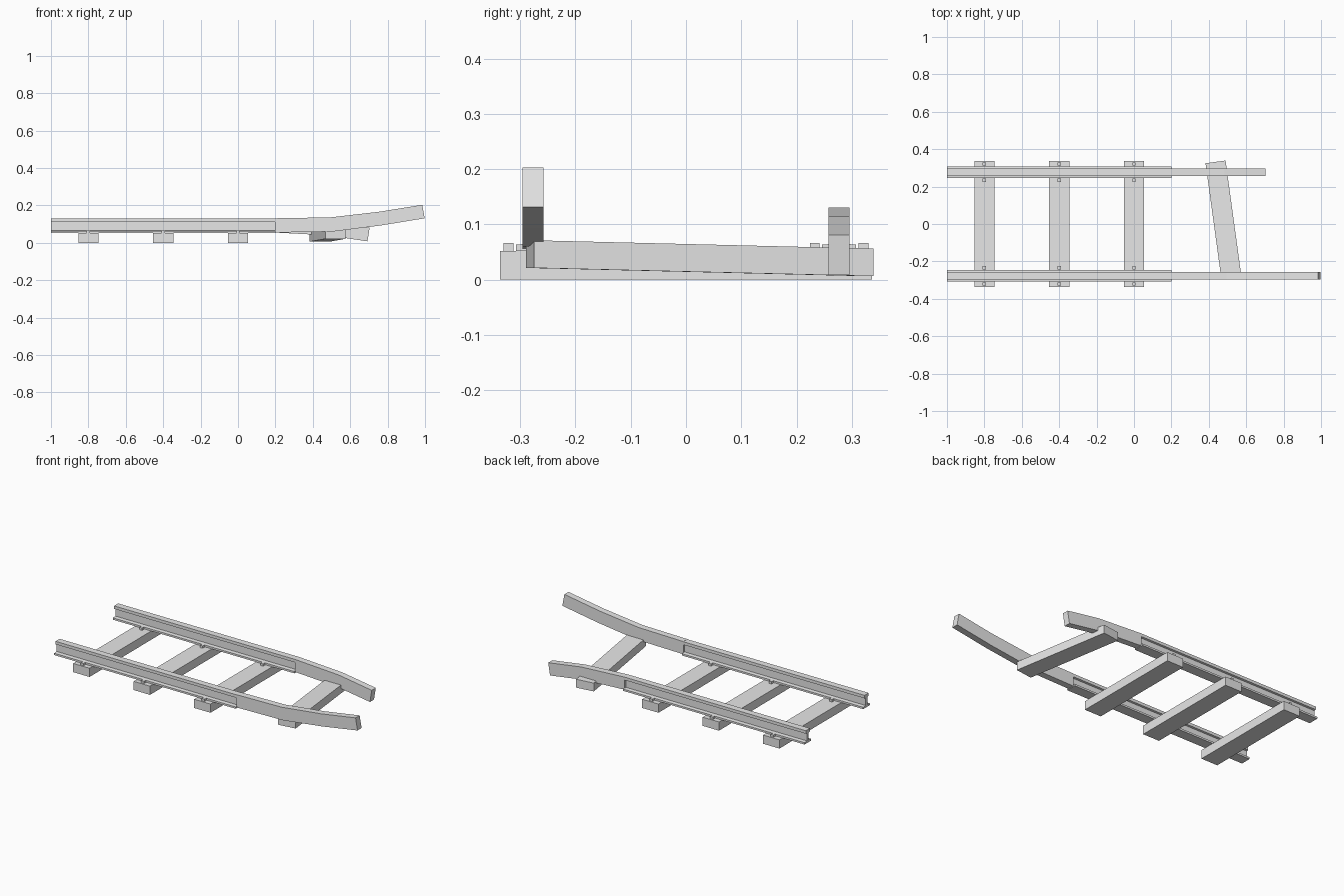
import bpy, bmesh
from mathutils import Vector

if "Cube" in bpy.data.objects:
    bpy.data.objects.remove(bpy.data.objects["Cube"])

mat = bpy.data.materials.new("plain grey")
mat.diffuse_color = (0.8, 0.8, 0.8, 1)
mat.use_nodes = True
mat.node_tree.nodes["Principled BSDF"].inputs["Base Color"].default_value = mat.diffuse_color


def make(name, bm):
    bmesh.ops.recalc_face_normals(bm, faces=bm.faces)
    me = bpy.data.meshes.new(name)
    bm.to_mesh(me)
    bm.free()
    me.materials.append(mat)
    ob = bpy.data.objects.new(name, me)
    bpy.context.collection.objects.link(ob)
    return ob


def box(name, center, size):
    bm = bmesh.new()
    bmesh.ops.create_cube(bm, size=1)
    for v in bm.verts:
        v.co = Vector([c + a * s for c, a, s in zip(center, v.co, size)])
    return make(name, bm)


def loft(name, sections):
    """Join matching cross-sections into a closed solid."""
    bm = bmesh.new()
    rings = [[bm.verts.new(p) for p in s] for s in sections]
    n = len(rings[0])
    for a, b in zip(rings, rings[1:]):
        for i in range(n):
            j = (i + 1) % n
            bm.faces.new((a[i], a[j], b[j], b[i]))
    bm.faces.new(rings[0])
    bm.faces.new(rings[-1][::-1])
    return make(name, bm)


RAIL_Y, HEAD = 0.277, 0.0193

# I-shaped straight rails
half = [(0.031, 0.052), (0.031, 0.063), (0.008, 0.065),
        (0.008, 0.110), (HEAD, 0.112), (HEAD, 0.130)]
profile = half + [(-y, z) for y, z in reversed(half)]
for side, label in ((-1, "front"), (1, "back")):
    loft(label + "_rail", [[(x, side * RAIL_Y + y, z) for y, z in profile]
                           for x in (-1.0, 0.2)])


# Bent rail ends: (bottom x, bottom z, top x, top z) at each kink
def bent_rail(name, yc, kinks):
    loft(name, [[(bx, yc - HEAD, bz), (bx, yc + HEAD, bz),
                 (tx, yc + HEAD, tz), (tx, yc - HEAD, tz)]
                for bx, bz, tx, tz in kinks])


bent_rail("front_bent_rail", -RAIL_Y,
          [(0.198, 0.055, 0.198, 0.131), (0.505, 0.060, 0.495, 0.136),
           (0.765, 0.093, 0.755, 0.166), (0.998, 0.131, 0.985, 0.203)])
bent_rail("back_bent_rail", RAIL_Y,
          [(0.198, 0.055, 0.198, 0.130), (0.478, 0.040, 0.485, 0.114),
           (0.692, 0.008, 0.704, 0.081)])

# Ties with four spikes each
for n, x in enumerate((-0.8, -0.4, 0.0)):
    box(f"tie_{n + 1}", (x, 0, 0.026), (0.108, 0.674, 0.052))
    for side in (-1, 1):
        for off in (-0.044, 0.044):
            box("spike", (x, side * RAIL_Y + off, 0.057), (0.018, 0.018, 0.018))

# Loose tie, turned and tilted
ends = []
for cx, cy, z0 in ((0.520, -0.282, 0.021), (0.436, 0.332, 0.006)):
    ax, ay = 0.0535, 0.0072
    ends.append([(cx - ax, cy - ay, z0), (cx + ax, cy + ay, z0),
                 (cx + ax, cy + ay, z0 + 0.05), (cx - ax, cy - ay, z0 + 0.05)])
loft("loose_tie", ends)
